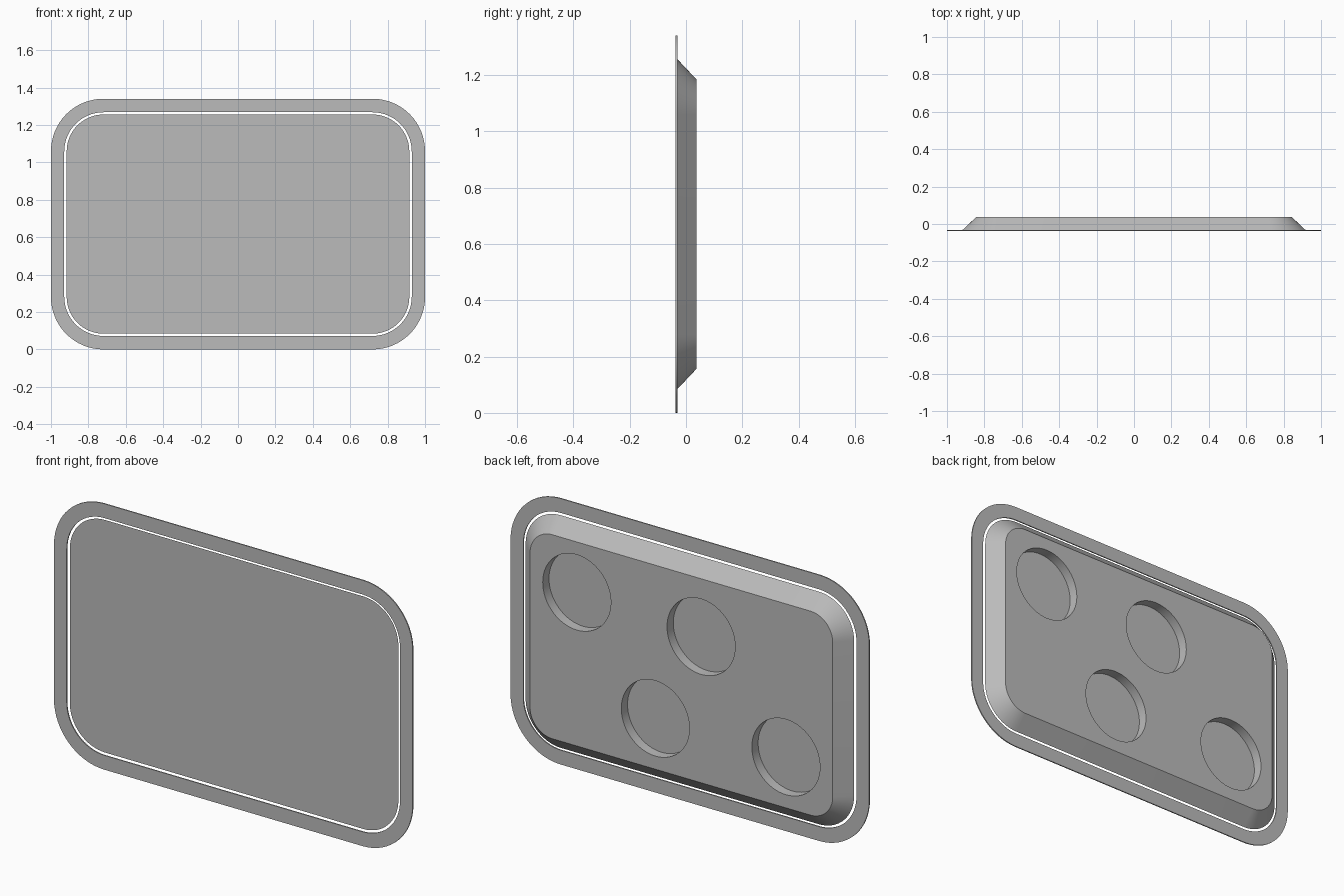
import bpy
import bmesh
import math

cube = bpy.data.objects.get("Cube")
if cube:
    bpy.data.objects.remove(cube, do_unlink=True)

MID_Z = 0.67
FRONT, BACK = -0.037, 0.037
RIM_BACK = -0.031
RECESS_FLOOR = -0.013

grey = bpy.data.materials.new("plain grey")
grey.use_nodes = True
grey.diffuse_color = (0.5, 0.5, 0.5, 1)
grey.node_tree.nodes["Principled BSDF"].inputs["Base Color"].default_value = (0.5, 0.5, 0.5, 1)


def rounded_loop(bm, half_w, half_h, radius, y, steps=16):
    """Ring of vertices around a rounded rectangle facing the front."""
    verts = []
    for quarter, (sx, sz) in enumerate([(1, 1), (-1, 1), (-1, -1), (1, -1)]):
        for i in range(steps + 1):
            a = math.pi / 2 * (quarter + i / steps)
            verts.append(bm.verts.new((sx * (half_w - radius) + radius * math.cos(a), y,
                                       MID_Z + sz * (half_h - radius) + radius * math.sin(a))))
    return verts


def bridge(bm, a, b):
    for i in range(len(a)):
        j = (i + 1) % len(a)
        bm.faces.new((a[i], a[j], b[j], b[i]))


def finish(bm, name):
    bmesh.ops.recalc_face_normals(bm, faces=bm.faces)
    mesh = bpy.data.meshes.new(name)
    bm.to_mesh(mesh)
    bm.free()
    mesh.materials.append(grey)
    obj = bpy.data.objects.new(name, mesh)
    bpy.context.collection.objects.link(obj)
    return obj


def activate(obj):
    bpy.ops.object.select_all(action='DESELECT')
    obj.select_set(True)
    bpy.context.view_layer.objects.active = obj


# Thin flat rim around the tray
bm = bmesh.new()
outer = [rounded_loop(bm, 1.0, 0.67, 0.28, y) for y in (FRONT, RIM_BACK)]
inner = [rounded_loop(bm, 0.929, 0.598, 0.21, y) for y in (FRONT, RIM_BACK)]
loops = [outer[0], outer[1], inner[1], inner[0]]
for k in range(4):
    bridge(bm, loops[k], loops[(k + 1) % 4])
rim = finish(bm, "rim")

# Tray body with sides sloping in towards the back
bm = bmesh.new()
wide = rounded_loop(bm, 0.916, 0.586, 0.197, RIM_BACK)
narrow = rounded_loop(bm, 0.844, 0.514, 0.125, BACK)
bridge(bm, wide, narrow)
bm.faces.new(wide)
bm.faces.new(narrow)
tray = finish(bm, "tray_body")

# Round recesses cut into the back
for x, dz in [(0.583, 0.26), (-0.11, 0.222), (0.145, -0.258), (-0.583, -0.258)]:
    depth = 0.1
    bpy.ops.mesh.primitive_cylinder_add(vertices=64, radius=0.19, depth=depth,
                                        location=(x, RECESS_FLOOR + depth / 2, MID_Z + dz),
                                        rotation=(math.pi / 2, 0, 0))
    cutter = bpy.context.object
    cutter.name = "recess_cutter"
    cutter.hide_render = True
    cutter.data.materials.append(grey)
    cut = tray.modifiers.new("recess", 'BOOLEAN')
    cut.operation = 'DIFFERENCE'
    cut.solver = 'EXACT'
    cut.object = cutter
    activate(tray)
    bpy.ops.object.modifier_apply(modifier=cut.name)
    bpy.data.objects.remove(cutter, do_unlink=True)

# Smooth corners, crisp edges
for obj in (rim, tray):
    activate(obj)
    bpy.ops.object.shade_smooth_by_angle(angle=math.radians(30))
